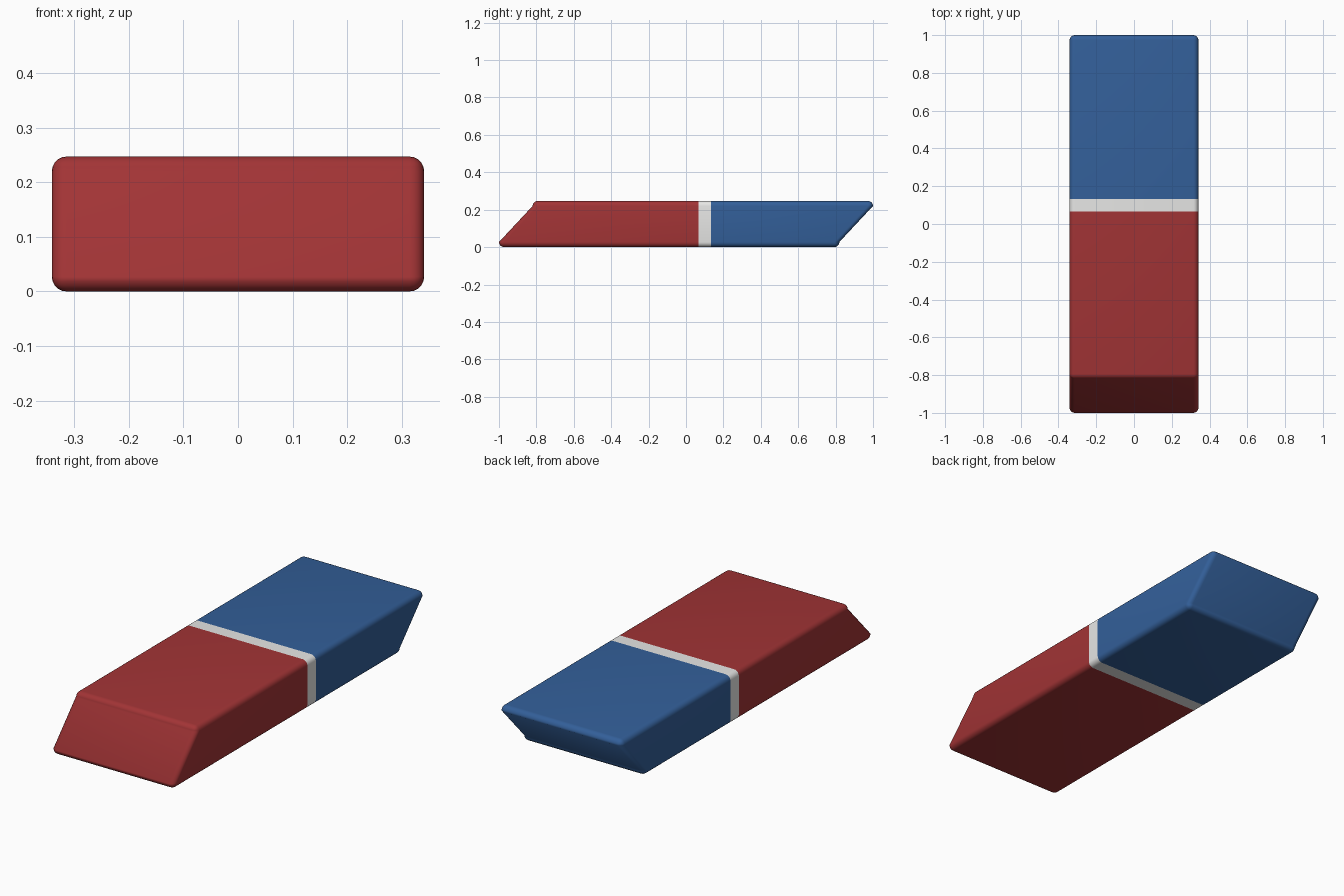
import bpy, bmesh, math
from mathutils import Vector

if "Cube" in bpy.data.objects:
    bpy.data.objects.remove(bpy.data.objects["Cube"])

WIDTH, LENGTH, HEIGHT = 0.682, 1.82, 0.247
ROUND, SLANT = 0.027, 0.18
STRIPE = (0.066, 0.133)


def material(name, rgb):
    m = bpy.data.materials.new(name)
    m.diffuse_color = (*rgb, 1)
    m.use_nodes = True
    m.node_tree.nodes["Principled BSDF"].inputs["Base Color"].default_value = m.diffuse_color
    return m


# Rounded block
bm = bmesh.new()
bmesh.ops.create_cube(bm, size=1)
bmesh.ops.scale(bm, vec=(WIDTH, LENGTH, HEIGHT), verts=bm.verts)
bmesh.ops.translate(bm, vec=(0, 0, HEIGHT / 2), verts=bm.verts)
bmesh.ops.bevel(bm, geom=bm.edges[:], offset=ROUND, offset_type='OFFSET',
                segments=5, profile=0.5, affect='EDGES')

# Slanted ends: slide the top half back and the bottom half forward
for v in bm.verts:
    v.co.y += SLANT / 2 if v.co.z > HEIGHT / 2 else -SLANT / 2

# Cut the stripe edges
for y in STRIPE:
    bmesh.ops.bisect_plane(bm, geom=bm.verts[:] + bm.edges[:] + bm.faces[:],
                           plane_co=Vector((0, y, 0)), plane_no=Vector((0, 1, 0)))

# Colour by position along the length: red, white stripe, blue
for f in bm.faces:
    f.material_index = sum(f.calc_center_median().y > y for y in STRIPE)
bmesh.ops.recalc_face_normals(bm, faces=bm.faces)

mesh = bpy.data.meshes.new("eraser")
bm.to_mesh(mesh)
bm.free()
mesh.materials.append(material("red rubber", (0.36, 0.034, 0.036)))
mesh.materials.append(material("white stripe", (0.8, 0.8, 0.79)))
mesh.materials.append(material("blue rubber", (0.033, 0.115, 0.32)))
eraser = bpy.data.objects.new("eraser", mesh)
bpy.context.collection.objects.link(eraser)
bpy.context.view_layer.objects.active = eraser
eraser.select_set(True)
bpy.ops.object.shade_smooth_by_angle(angle=math.radians(60))
